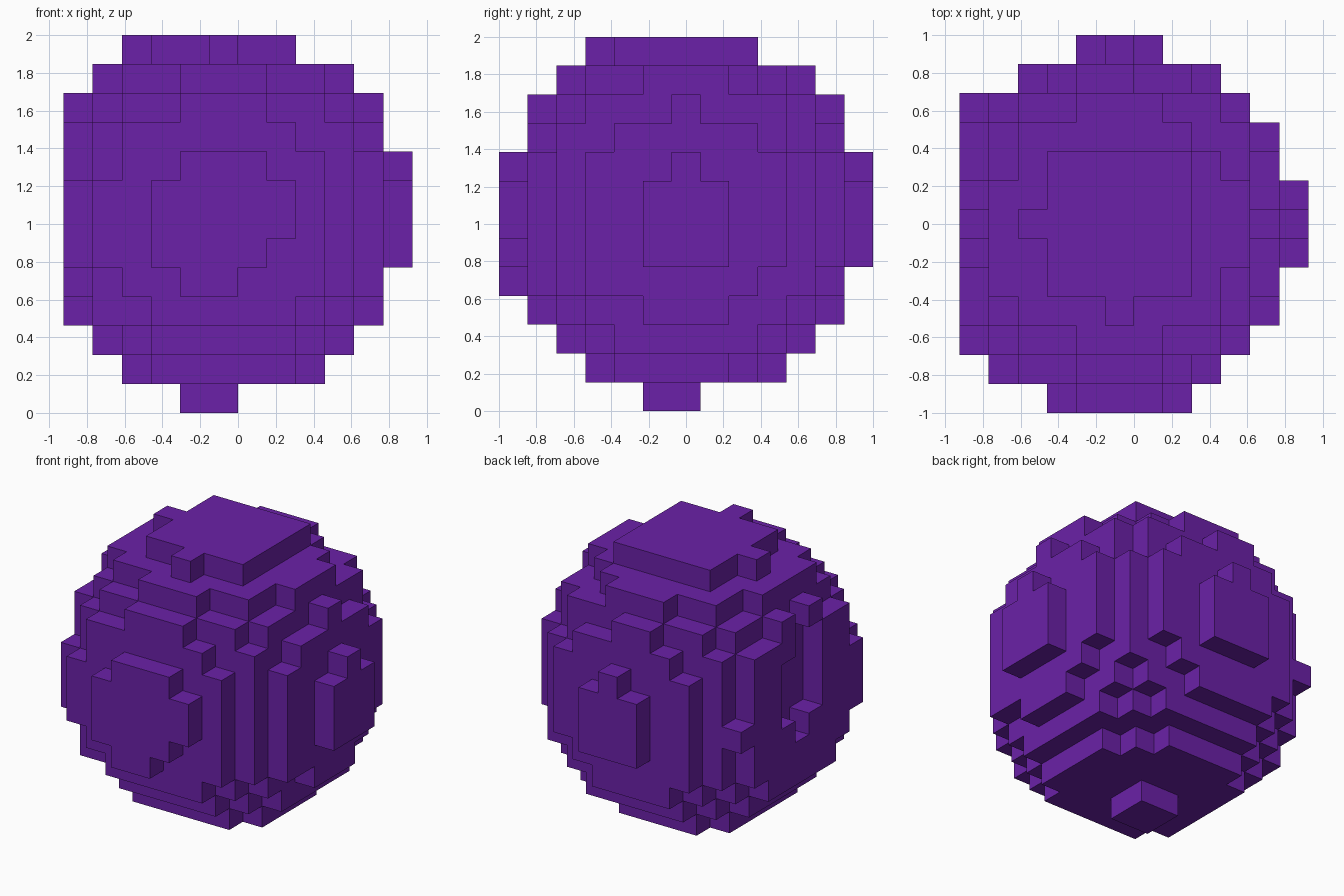
import bpy
import bmesh
from mathutils import Vector

cube = bpy.data.objects.get("Cube")
if cube:
    bpy.data.objects.remove(cube, do_unlink=True)

SIZE = (12, 13, 13)                     # blocks along x, y, z
UNIT = 2 / 13                           # edge of one block
CENTRE = Vector((4.85, 5.9, 6.25))      # slightly off-centre ball
WEIGHT = (1.0, 1.012, 0.99)
RADIUS_SQ = 41


def inside(cell):
    return sum(w * (p - c) ** 2 for w, p, c in zip(WEIGHT, cell, CENTRE)) <= RADIUS_SQ


def box(xs, ys, zs):
    """Set of cells in inclusive index ranges."""
    return {(i, j, k) for i in range(xs[0], xs[1] + 1)
            for j in range(ys[0], ys[1] + 1)
            for k in range(zs[0], zs[1] + 1)}


# Ball body, without its top and bottom layers
top = SIZE[2] - 1
cells = {c for c in box((0, SIZE[0] - 1), (0, SIZE[1] - 1), (1, top - 1)) if inside(c)}
cells.discard((10, 4, 3))

# Top cap with two small tabs, and bottom foot
cells |= box((3, 7), (4, 8), (top, top)) | {(2, 6, top), (5, 3, top)}
cells |= box((4, 5), (5, 6), (0, 0))

# Recess in the -x side
cells -= box((0, 0), (6, 6), (5, 10))
cells -= box((0, 0), (5, 5), (6, 9))
cells -= box((0, 0), (7, 7), (6, 8))

# Skin: one square for every exposed block side
bm = bmesh.new()
origin = Vector((SIZE[0] / 2, SIZE[1] / 2, 0))
for cell in sorted(cells):
    for axis in range(3):
        for sign in (-1, 1):
            neighbour = list(cell)
            neighbour[axis] += sign
            if tuple(neighbour) in cells:
                continue
            n, u, v = Vector(), Vector(), Vector()
            n[axis] = sign / 2
            u[(axis + 1) % 3] = 0.5
            v[(axis + 2) % 3] = 0.5 * sign
            mid = Vector(cell) + Vector((0.5, 0.5, 0.5)) - origin + n
            corners = (mid - u - v, mid + u - v, mid + u + v, mid - u + v)
            bm.faces.new([bm.verts.new(p * UNIT) for p in corners])
bmesh.ops.remove_doubles(bm, verts=bm.verts, dist=UNIT / 100)

mesh = bpy.data.meshes.new("block_ball")
bm.to_mesh(mesh)
bm.free()
ball = bpy.data.objects.new("block_ball", mesh)
bpy.context.collection.objects.link(ball)

# Purple
purple = bpy.data.materials.new("purple")
colour = (0.147, 0.0152, 0.392, 1)
purple.use_nodes = True
purple.diffuse_color = colour
purple.node_tree.nodes["Principled BSDF"].inputs["Base Color"].default_value = colour
mesh.materials.append(purple)
